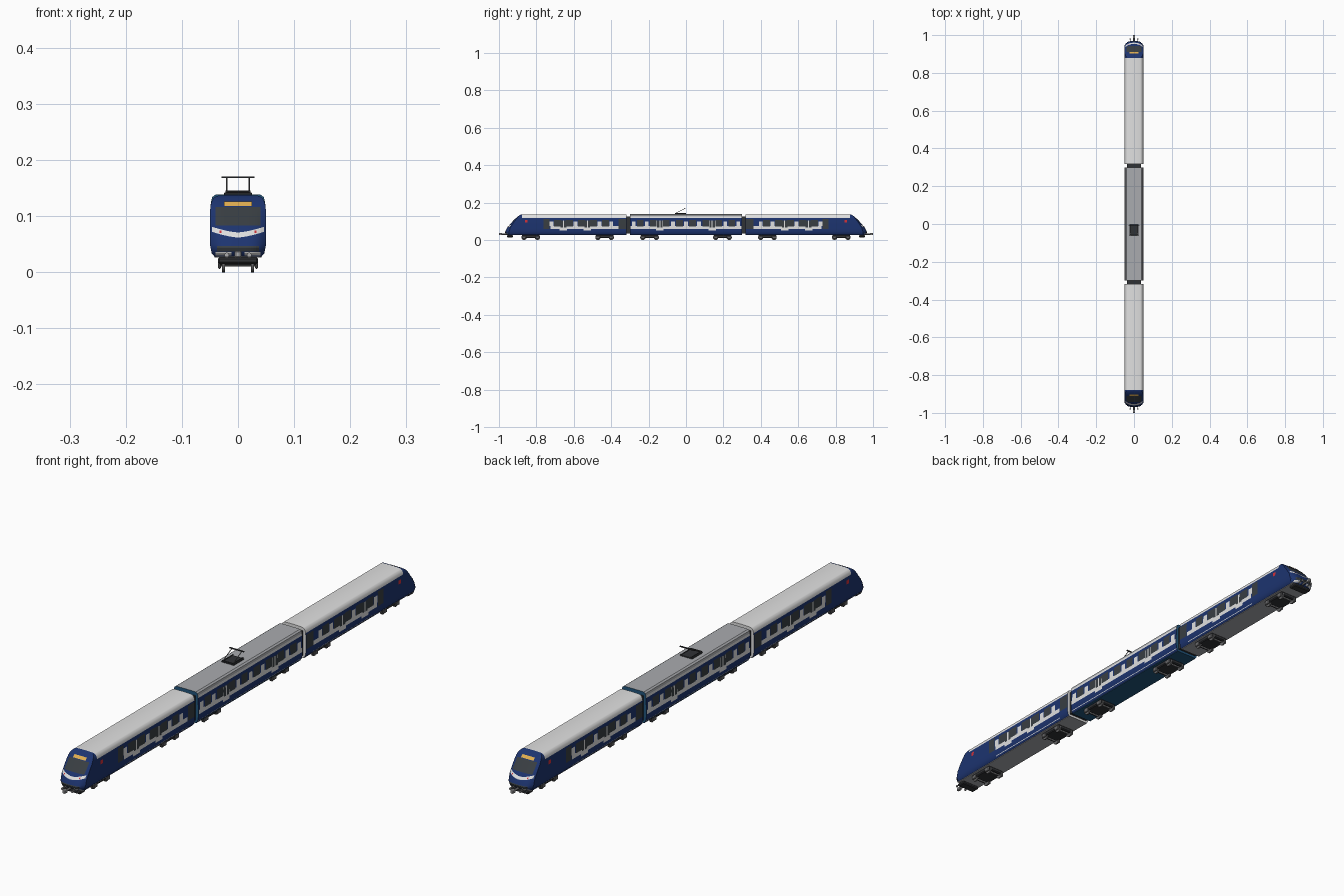
import bpy, bmesh
from mathutils import Matrix, Vector

cube = bpy.data.objects.get("Cube")
if cube:
    bpy.data.objects.remove(cube)


def material(name, r, g, b):
    m = bpy.data.materials.new(name)
    m.use_nodes = True
    m.diffuse_color = (r, g, b, 1)
    m.node_tree.nodes["Principled BSDF"].inputs["Base Color"].default_value = (r, g, b, 1)
    return m


BLUE = material("blue paint", 0.012, 0.034, 0.16)
WHITE = material("white paint", 0.75, 0.75, 0.75)
GREY = material("grey roof", 0.4, 0.41, 0.43)
GLASS = material("dark glass", 0.04, 0.048, 0.055)
DARK = material("dark metal", 0.03, 0.032, 0.036)
UNDER = material("running gear grey", 0.14, 0.14, 0.145)
TEAL = material("underside teal", 0.015, 0.09, 0.2)
STEEL = material("steel", 0.4, 0.4, 0.41)
AMBER = material("amber sign", 0.75, 0.42, 0.08)
RED = material("red lamp", 0.65, 0.03, 0.04)


def finish(name, bm, mats, smooth=False):
    mesh = bpy.data.meshes.new(name)
    bm.to_mesh(mesh)
    bm.free()
    for m in mats:
        mesh.materials.append(m)
    ob = bpy.data.objects.new(name, mesh)
    bpy.context.collection.objects.link(ob)
    if smooth:
        bpy.ops.object.select_all(action='DESELECT')
        ob.select_set(True)
        bpy.context.view_layer.objects.active = ob
        bpy.ops.object.shade_smooth_by_angle(angle=0.6)


def add_sheet(bm, rows, centre):
    """Grid of quads through rows of points, facing away from centre."""
    grid = [[bm.verts.new(p) for p in row] for row in rows]
    faces = [bm.faces.new((a[i], a[i + 1], b[i + 1], b[i]))
             for a, b in zip(grid, grid[1:]) for i in range(len(a) - 1)]
    for f in faces:
        f.normal_update()
    c = Vector(centre)
    if sum(f.normal.dot(f.calc_center_median() - c) * f.calc_area() for f in faces) < 0:
        bmesh.ops.reverse_faces(bm, faces=faces)
    return faces


def box(name, lo, hi, mat, bevel=0):
    bm = bmesh.new()
    lo, hi = Vector(lo), Vector(hi)
    bmesh.ops.create_cube(bm, size=1, matrix=Matrix.Translation((lo + hi) / 2)
                          @ Matrix.Diagonal((*[abs(d) for d in hi - lo], 1)))
    if bevel:
        bmesh.ops.bevel(bm, geom=bm.edges[:], offset=bevel, segments=1, affect='EDGES')
    finish(name, bm, [mat])


def rod(name, a, b, r, mat, n=16):
    a, b = Vector(a), Vector(b)
    bm = bmesh.new()
    rot = (b - a).to_track_quat('Z', 'Y').to_matrix().to_4x4()
    bmesh.ops.create_cone(bm, cap_ends=True, segments=n, radius1=r, radius2=r,
                          depth=(b - a).length, matrix=Matrix.Translation((a + b) / 2) @ rot)
    finish(name, bm, [mat], True)


def interp(points, t):
    for (t0, v0), (t1, v1) in zip(points, points[1:]):
        if t <= t1:
            return v0 + (v1 - v0) * max(0, t - t0) / (t1 - t0)
    return points[-1][1]


# Half widths by height, and the nose line by height
END = [(.028, .042), (.034, .047), (.05, .05), (.085, .05), (.108, .0498), (.118, .049),
       (.126, .047), (.131, .0445), (.135, .04), (.137, .033), (.138, 0)]
MID = [(.028, .042), (.034, .047), (.05, .05), (.085, .05), (.118, .049), (.126, .048),
       (.134, .046), (.1385, .04), (.139, 0)]
NOSE = [(.028, -.955), (.034, -.963), (.044, -.967), (.065, -.957), (.085, -.94),
        (.112, -.914), (.126, -.9), (.134, -.888), (.138, -.88)]
ROOF_Z = .118


def nose_y(x, z):
    return interp(NOSE, z) + .025 * abs(x / .05) ** 4 * (.138 - z) / .11


def spread(a, b, n):
    return [a + (b - a) * i / n for i in range(n + 1)]


def shell(name, prof, zs, ring_ys, s, centre, roof, roof_from):
    """Car skin running through rings along y."""
    pts = [(interp(prof, z), z) for z in zs]
    pts += [(-x, z) for x, z in reversed(pts[:-1])]
    bm = bmesh.new()
    rows = [[(s * x, s * fy(x, z), z) for x, z in pts] for fy in ring_ys]
    for f in add_sheet(bm, rows, centre):
        c = f.calc_center_median()
        if c.z > ROOF_Z and s * c.y > roof_from:
            f.material_index = 2 if c.z > .126 else 1
    finish(name, bm, [BLUE, WHITE, roof], True)


def end_wall(name, prof, y, s, centre, mat):
    bm = bmesh.new()
    add_sheet(bm, [[(x * interp(prof, z), s * y, z) for x in (-1, 1)] for z, _ in prof], centre)
    finish(name, bm, [mat])


def side_plates(name, prof, rects, mat, s, off=.0006):
    """Thin panels on both side walls; rects are (y, length, z low, z high)."""
    bm = bmesh.new()
    for y, length, z0, z1 in rects:
        zs = sorted({z0, z1} | {z for z, _ in prof if z0 < z < z1})
        for side in (-1, 1):
            add_sheet(bm, [[(side * (interp(prof, z) + off), s * (y + e * length / 2), z)
                            for e in (-1, 1)] for z in zs], (0, s * y, .08))
    finish(name, bm, [mat])


def front_plate(name, x0, x1, z0, z1, mat, s, centre, off=.0015, rise=0):
    """Panel wrapped on the nose; rise lifts it towards the corners."""
    bm = bmesh.new()
    rows = []
    for z in spread(z0, z1, 8):
        row = []
        for x in spread(x0, x1, 16):
            zz = z + rise * abs(x / .046) ** 1.5
            row.append((s * x, s * (nose_y(x, zz) - off), zz))
        rows.append(row)
    add_sheet(bm, rows, centre)
    finish(name, bm, [mat])


def livery(tag, prof, start, stop, doors, pillars, pitch, s):
    """Stripe, pillars, windows and doors of one car."""
    mid, length = (start + stop) / 2, stop - start
    side_plates(tag + " stripe", prof, [(mid, length, .059, .075)], WHITE, s)
    side_plates(tag + " sill line", prof, [(mid, length, .034, .0365)], WHITE, s)
    posts = [y for y in pillars if all(abs(y - d) > .03 for d in doors)]
    side_plates(tag + " pillars", prof, [(y, .02, .075, .1) for y in posts], WHITE, s)
    panes = [y + pitch / 2 for y in pillars[:-1]]
    side_plates(tag + " windows", prof, [(y, .036, .073, .108) for y in panes], GLASS, s, .001)
    side_plates(tag + " doors", prof, [(d, .04, .05, .104) for d in doors], WHITE, s, .0008)
    side_plates(tag + " door windows", prof,
                [(d + e, .012, .068, .106) for d in doors for e in (-.009, .009)], GLASS, s, .0013)


def bogie(tag, y):
    box(tag + " bogie frame", (-.034, y - .048, .012), (.034, y + .048, .027), DARK, .003)
    for dy in (-.036, .036):
        rod(tag + " axle", (-.032, y + dy, .014), (.032, y + dy, .014), .004, STEEL)
        for x in (-.026, .026):
            rod(tag + " wheel", (x - .0025, y + dy, .014), (x + .0025, y + dy, .014), .014, UNDER, 20)
        for x in (-.033, .033):
            box(tag + " axle box", (x - .003, y + dy - .011, .006),
                (x + .003, y + dy + .011, .022), UNDER, .002)


# End cars, the second one turned around
end_zs = sorted({z for z, _ in END} | {z for z, _ in NOSE})
for tag, s in (("front car", 1), ("rear car", -1)):
    c = (0, s * -.6, .08)
    shell(tag + " body", END, end_zs, [nose_y, lambda x, z: -.878, lambda x, z: -.318],
          s, c, WHITE, -.878)
    bm = bmesh.new()
    add_sheet(bm, [[(s * u * interp(END, z), s * nose_y(u * interp(END, z), z), z)
                    for u in spread(-1, 1, 20)] for z in end_zs], c)
    finish(tag + " nose", bm, [BLUE], True)
    end_wall(tag + " end wall", END, -.318, s, c, WHITE)
    box(tag + " floor", (-.042, s * -.95, .026), (.042, s * -.318, .0285), GREY)
    livery(tag, END, -.725, -.362, [-.655, -.527], spread(-.719, -.399, 5), .064, s)
    side_plates(tag + " dark end panels", END, [(-.745, .032, .06, .113), (-.34, .04, .06, .113)],
                GLASS, s, .0012)
    side_plates(tag + " side lamps", END, [(-.855, .014, .093, .107)], RED, s, .0012)
    # Nose details
    front_plate(tag + " windscreen", -.04, .04, .083, .116, GLASS, s, c)
    front_plate(tag + " sign", -.025, .025, .118, .1265, AMBER, s, c, .003)
    front_plate(tag + " nose band", -.046, .046, .062, .071, WHITE, s, c, .0015, .01)
    front_plate(tag + " grille", -.037, .037, .037, .047, GLASS, s, c)
    for e in (-1, 1):
        front_plate(tag + " tail lamp", e * .031 - .002, e * .031 + .002, .07, .074, RED, s, c, .003)
        front_plate(tag + " low lamp", e * .026 - .014, e * .026 + .014, .0295, .036, WHITE, s, c)
        x = e * .02
        rod(tag + " buffer stem", (x, s * -.955, .031), (x, s * -.98, .031), .002, STEEL)
        rod(tag + " buffer head", (x, s * -.978, .031), (x, s * -.982, .031), .004, STEEL)
    rod(tag + " coupler bar", (0, s * -.95, .032), (0, s * -.99, .032), .004, UNDER)
    box(tag + " coupler head", (-.006, s * -.984, .026), (.006, s * -1, .038), STEEL, .002)
    box(tag + " plough", (-.036, s * -.957, .015), (.036, s * -.925, .027), DARK, .003)
    box(tag + " gangway", (-.038, s * -.29, .035), (.038, s * -.325, .125), DARK)
    for y in (-.83, -.435, -.195):
        bogie(tag, s * y)

# Middle car
c = (0, 0, .08)
shell("middle car body", MID, [z for z, _ in MID], [lambda x, z: -.299, lambda x, z: .299],
      1, c, GREY, -1)
for s in (1, -1):
    end_wall("middle car end wall", MID, -.299, s, c, TEAL)
box("middle car floor", (-.042, -.299, .026), (.042, .299, .0285), TEAL)
livery("middle car", MID, -.297, .297, [-.14, .14], spread(-.28, .28, 8), .07, 1)

# Pantograph
box("pantograph base", (-.025, -.06, .138), (.025, 0, .142), DARK, .001)
for x in (-.02, .02):
    rod("pantograph arm", (x, -.058, .143), (x, -.006, .169), .0013, UNDER, 8)
    rod("pantograph rail", (x, -.06, .144), (x, 0, .144), .0015, DARK, 8)
rod("pantograph hinge", (-.022, -.058, .144), (.022, -.058, .144), .002, DARK, 8)
box("pantograph head", (-.029, -.009, .168), (.029, -.004, .171), DARK)
